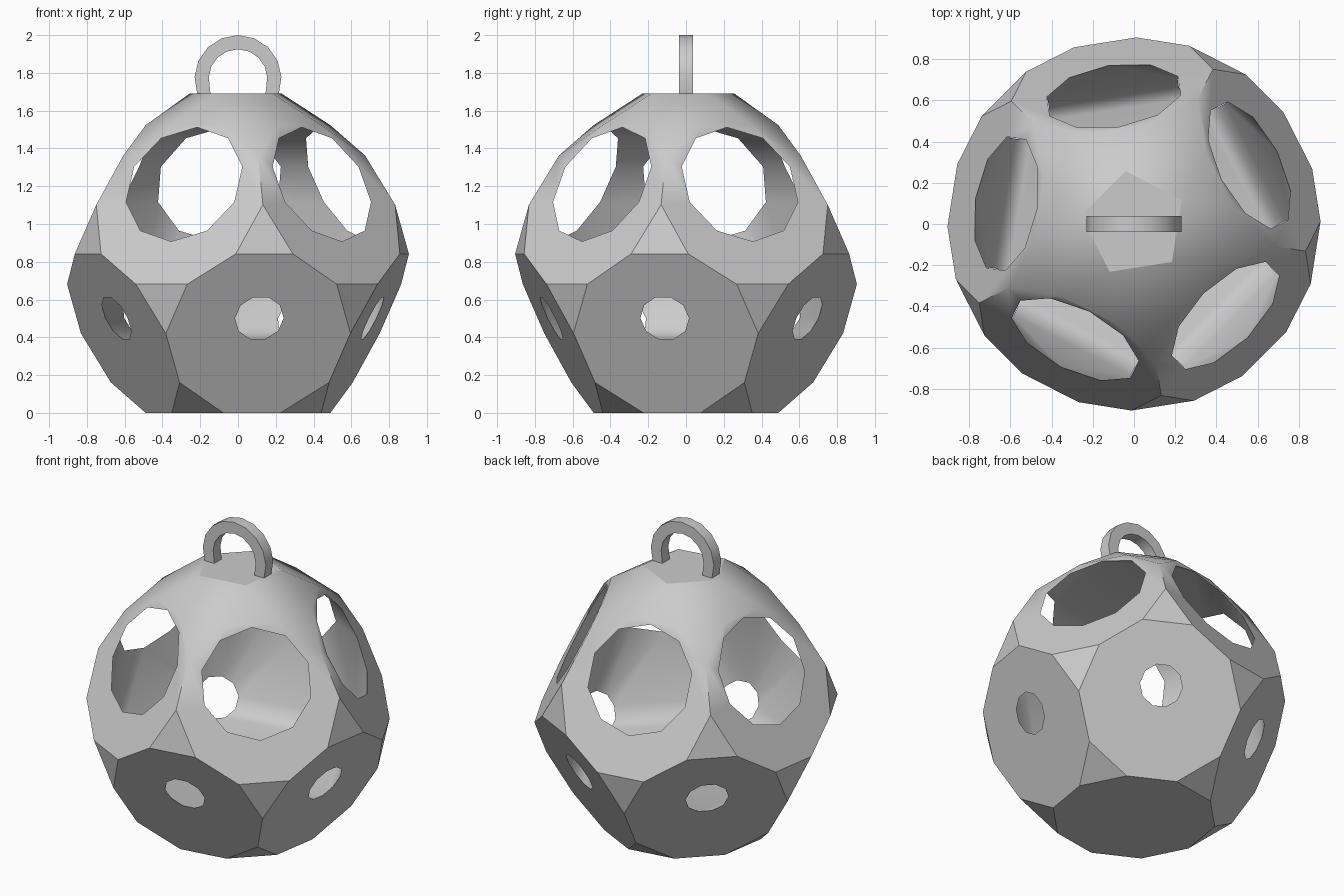
import bpy, bmesh
from math import sin, cos, pi, radians, sqrt
from mathutils import Vector

cube = bpy.data.objects.get("Cube")
if cube:
    bpy.data.objects.remove(cube)

# Single grey material
grey = bpy.data.materials.new("plain_grey")
grey.use_nodes = True
colour = (0.6, 0.6, 0.6, 1)
grey.diffuse_color = colour
grey.node_tree.nodes["Principled BSDF"].inputs["Base Color"].default_value = colour


def finish(bm, name):
    mesh = bpy.data.meshes.new(name)
    bm.to_mesh(mesh)
    bm.free()
    mesh.materials.append(grey)
    obj = bpy.data.objects.new(name, mesh)
    bpy.context.collection.objects.link(obj)
    return obj


def ring(radius, z, start):
    return [Vector((radius * cos(a), radius * sin(a), z))
            for a in (radians(start + 72 * k) for k in range(5))]


def hull(bm):
    res = bmesh.ops.convex_hull(bm, input=bm.verts)
    loose = {g for g in res["geom_interior"] + res["geom_unused"]
             if isinstance(g, bmesh.types.BMVert)}
    bmesh.ops.delete(bm, geom=list(loose), context="VERTS")


# Dodecahedron corners, standing on one face
EDGE = 0.684
PHI = (1 + sqrt(5)) / 2
small = EDGE / (2 * sin(pi / 5))
height = EDGE * PHI ** 2 / sqrt(3 - PHI)
TURN = -81
corners = (ring(small, height, TURN) + ring(small * PHI, height - small, TURN)
           + ring(small * PHI, small, TURN + 36) + ring(small, 0, TURN + 36))

# Shell: truncated corners plus a raised pentagonal cap
cut = (1 - 1 / sqrt(5)) / 2
shell = bmesh.new()
for a in corners:
    for b in corners:
        if a is not b and (a - b).length < EDGE * 1.01:
            shell.verts.new(a.lerp(b, cut))
for p in ring(0.26, 1.69, TURN + 36):
    shell.verts.new(p)
hull(shell)
bmesh.ops.dissolve_limit(shell, angle_limit=0.01, verts=shell.verts, edges=shell.edges)
bmesh.ops.recalc_face_normals(shell, faces=shell.faces)

# Openings: large in the upper faces, small in the lower faces
rims = []
for face in [f for f in shell.faces if len(f.verts) == 10 and abs(f.normal.z) < 0.6]:
    n = face.normal.copy()
    up = (Vector((0, 0, 1)) - n * n.z).normalized()
    upper = n.z > 0
    outer = list(face.verts)
    centre = sum((v.co for v in outer), Vector()) / 10
    shift, radius = (0.12, 0.338) if upper else (0.09, 0.13)
    rim = []
    for i, v in enumerate(outer):
        aim = v.co + outer[(i + 1) % 10].co - 2 * centre if upper else v.co - centre
        rim.append(shell.verts.new(centre + up * shift + aim.normalized() * radius))
    shell.faces.remove(face)
    for i in range(10):
        j = (i + 1) % 10
        shell.faces.new((outer[i], outer[j], rim[j], rim[i]))
    rims.append([v.co.copy() for v in rim])

# Crisp edges everywhere except on the softened cap
shell.normal_update()
for f in shell.faces:
    f.smooth = True
for e in shell.edges:
    on_cap = all(1.3 < v.co.z for v in e.verts) and any(v.co.z < 1.68 for v in e.verts)
    if len(e.link_faces) == 2 and not on_cap:
        e.smooth = e.calc_face_angle() < 0.3
finish(shell, "faceted_shell")

# Inner lining stretched between the opening rims, facing inward
lining = bmesh.new()
tag = lining.verts.layers.int.new("rim")
for k, rim in enumerate(rims):
    for p in rim:
        lining.verts.new(p)[tag] = k
hull(lining)
bmesh.ops.recalc_face_normals(lining, faces=lining.faces)
covers = [f for f in lining.faces if len({v[tag] for v in f.verts}) == 1]
covers = [f for f in covers if abs(f.normal.z) < 0.6]
bmesh.ops.delete(lining, geom=covers, context="FACES")
bmesh.ops.reverse_faces(lining, faces=lining.faces)
for f in lining.faces:
    f.smooth = True
finish(lining, "inner_lining")

# Hanging loop with flat feet
loop = bmesh.new()
FOOT, MID, HALF, STEPS = 1.69, 1.77, 0.038, 10
sections = []
for i in range(STEPS + 1):
    a = radians(-20 + 220 * i / STEPS)
    row = []
    for r, y in ((0.23, -HALF), (0.23, HALF), (0.155, HALF), (0.155, -HALF)):
        z = FOOT if i in (0, STEPS) else MID + r * sin(a)
        row.append(loop.verts.new((r * cos(a), y, z)))
    sections.append(row)
for lo, hi in zip(sections, sections[1:]):
    for k in range(4):
        m = (k + 1) % 4
        loop.faces.new((lo[k], lo[m], hi[m], hi[k]))
loop.faces.new(sections[0])
loop.faces.new(sections[-1])
bmesh.ops.recalc_face_normals(loop, faces=loop.faces)
hanger = finish(loop, "hanging_loop")
bpy.context.view_layer.objects.active = hanger
hanger.select_set(True)
bpy.ops.object.shade_smooth_by_angle(angle=radians(30))
